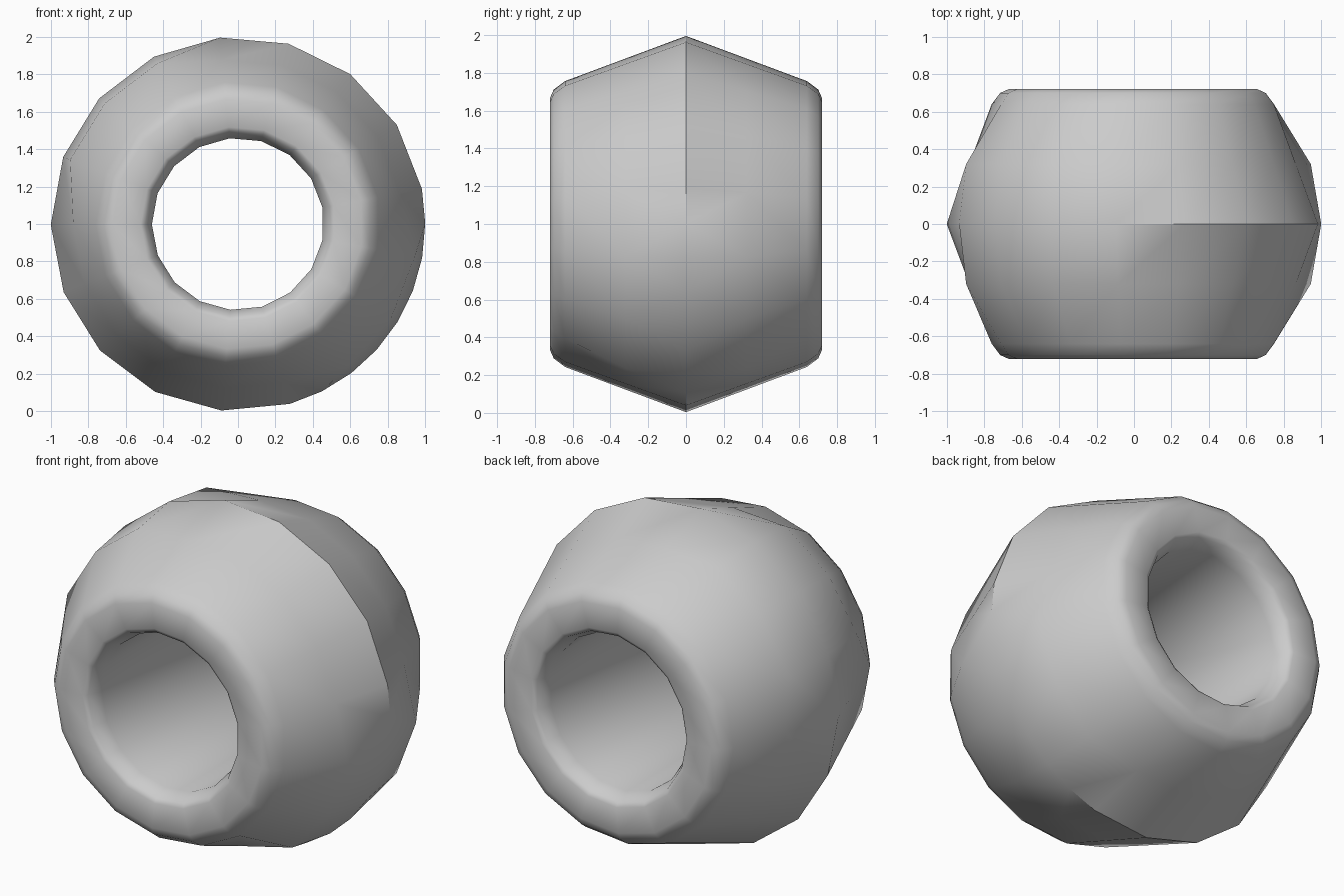
import bpy, bmesh, math

old = bpy.data.objects.get("Cube")
if old:
    bpy.data.objects.remove(old, do_unlink=True)

SIDES = 17
STEP = 2 * math.pi / SIDES
START = math.radians(95.5)

# Half profile as (distance from the middle, radius), bore to ridge
HALF = [(0.62, 0.46), (0.70, 0.495), (0.717, 0.52), (0.72, 0.67),
        (0.70, 0.715), (0.64, 0.76), (0.32, 0.88)]
MID = 0.32
BULGE_RADIUS = 0.96
UPPER_BULGE = {14, 15, 16}
LOWER_BULGE = {5, 6, 7}


def point(angle, y, r):
    return (r * math.cos(angle), y, 1 + r * math.sin(angle))


def ring(bm, y, r):
    verts = []
    for i in range(SIDES):
        bulged = i in UPPER_BULGE | LOWER_BULGE and abs(y) == MID
        verts.append(bm.verts.new(point(START - i * STEP, y, BULGE_RADIUS if bulged else r)))
    return verts


# Closed lathe: front half, ridge, back half and the bore
bm = bmesh.new()
profile = [(-y, r) for y, r in HALF] + [(0, 1.0)] + HALF[::-1]
rings = [ring(bm, y, r) for y, r in profile]
for a, b in zip(rings, rings[1:] + rings[:1]):
    for i in range(SIDES):
        j = (i + 1) % SIDES
        bm.faces.new((a[i], a[j], b[j], b[i]))

# Extra ridge points that round off the lower bulge
ridge = rings[len(HALF)]
edges = [bm.edges.get((ridge[i], ridge[i + 1])) for i in range(4, 8)]
bmesh.ops.subdivide_edges(bm, edges=edges, cuts=1)
for v in bm.verts:
    if abs(v.co.y) < 0.001:
        angle = math.atan2(v.co.z - 1, v.co.x)
        v.co = point(angle, 0, 1.0)

bmesh.ops.triangulate(bm, faces=[f for f in bm.faces if len(f.verts) > 4])
bmesh.ops.recalc_face_normals(bm, faces=bm.faces)
mesh = bpy.data.meshes.new("bead")
bm.to_mesh(mesh)
bm.free()
bead = bpy.data.objects.new("bead", mesh)
bpy.context.collection.objects.link(bead)

# Plain grey material
grey = bpy.data.materials.new("plain grey")
grey.use_nodes = True
colour = (0.6, 0.6, 0.6, 1)
grey.diffuse_color = colour
grey.node_tree.nodes["Principled BSDF"].inputs["Base Color"].default_value = colour
mesh.materials.append(grey)

# Smooth shading with a crisp ridge
bpy.ops.object.select_all(action='DESELECT')
bead.select_set(True)
bpy.context.view_layer.objects.active = bead
bpy.ops.object.shade_smooth_by_angle(angle=math.radians(35))
